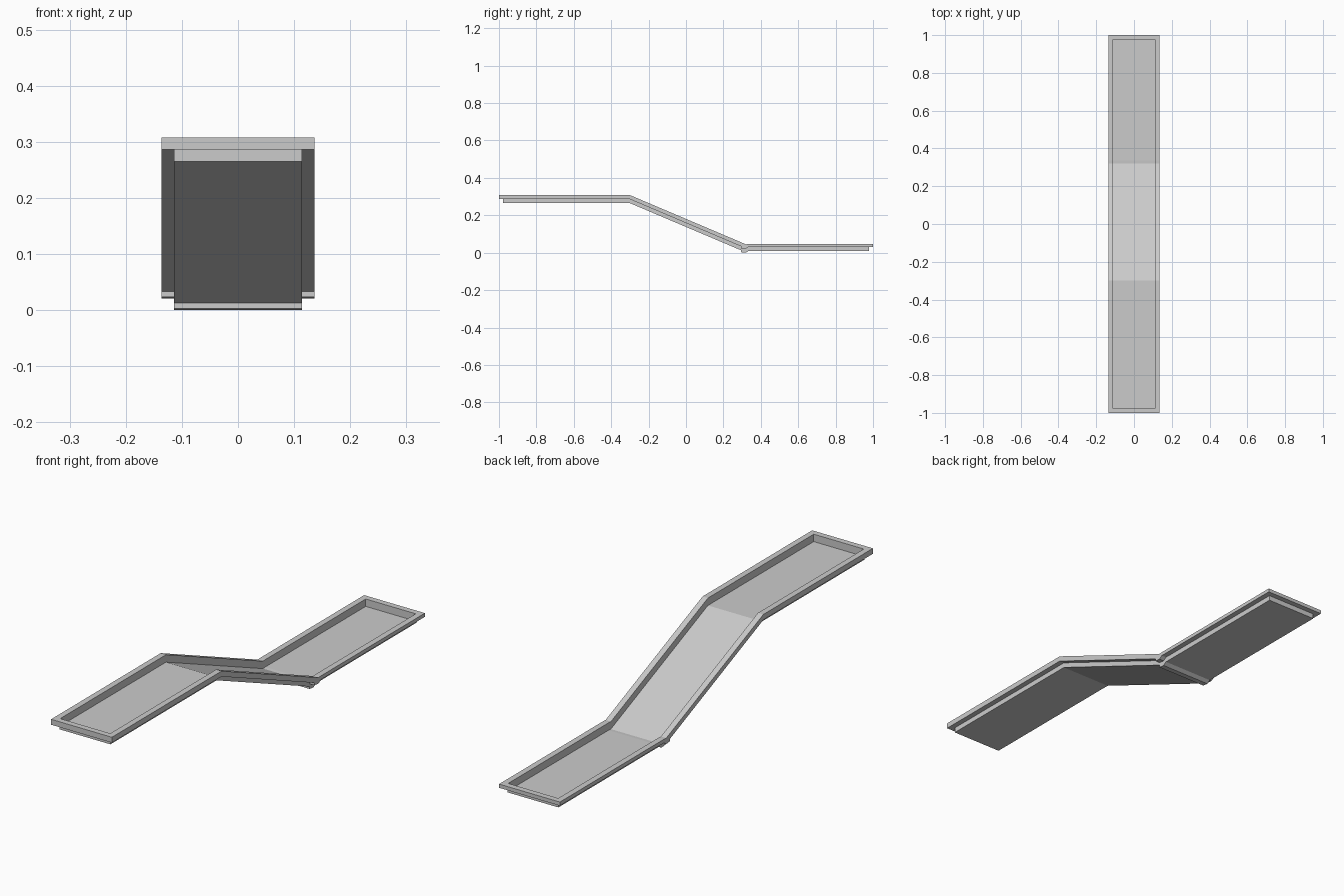
import bpy, bmesh

if "Cube" in bpy.data.objects:
    bpy.data.objects.remove(bpy.data.objects["Cube"])

# Side profile stations: y, top height, extra drop of the underside (step at lower bend)
STATIONS = [(-1.0, 0.308, 0), (-0.30, 0.308, 0), (0.295, 0.0556, 0),
            (0.295, 0.0556, 0.010), (0.32, 0.045, 0.002),
            (0.335, 0.046, -0.007), (1.0, 0.046, -0.007)]
HALF_WIDTH = 0.136

# Cross-section from floor, over the rim, to underside: inset, depth, is underside
SECTION = [(0.024, 0.030, False), (0.024, 0.0, False), (0.0, 0.0, False),
           (0.0, 0.022, True), (0.022, 0.022, True), (0.022, 0.043, True)]

bm = bmesh.new()


def ring(inset, depth, under):
    """Closed outline following the bent path on both sides."""
    x = HALF_WIDTH - inset
    pts = []
    for y, top, drop in STATIONS:
        yy = max(-1 + inset, min(1 - inset, y))
        pts.append((yy, top - depth - (drop if under else 0)))
    right = [bm.verts.new((x, y, z)) for y, z in pts]
    left = [bm.verts.new((-x, y, z)) for y, z in reversed(pts)]
    return right + left


# Walls and rim: join neighbouring outlines
rings = [ring(*s) for s in SECTION]
for a, b in zip(rings, rings[1:]):
    n = len(a)
    for i in range(n):
        j = (i + 1) % n
        bm.faces.new((a[i], a[j], b[j], b[i]))

# Tray floor and underside: strips across the width
for r in (rings[0], rings[-1]):
    for i in range(len(STATIONS) - 1):
        bm.faces.new((r[i], r[i + 1], r[-2 - i], r[-1 - i]))

bmesh.ops.remove_doubles(bm, verts=bm.verts[:], dist=0.0001)
bmesh.ops.recalc_face_normals(bm, faces=bm.faces[:])

mesh = bpy.data.meshes.new("sloped_tray")
bm.to_mesh(mesh)
bm.free()
tray = bpy.data.objects.new("sloped_tray", mesh)
bpy.context.collection.objects.link(tray)
